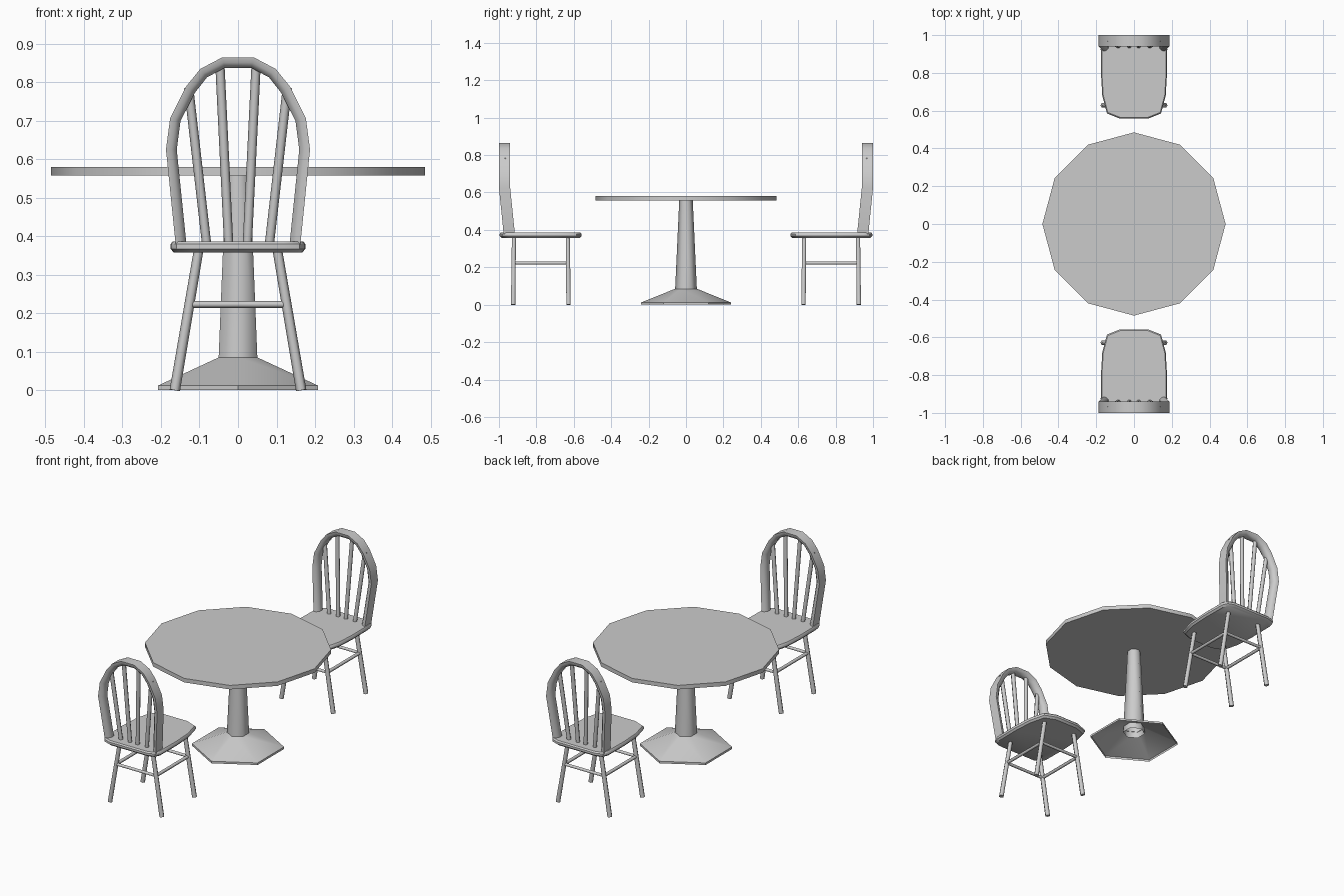
import bpy
import math
from mathutils import Vector

if "Cube" in bpy.data.objects:
    bpy.data.objects.remove(bpy.data.objects["Cube"])


def make(name, verts, faces, angle=40):
    me = bpy.data.meshes.new(name)
    me.from_pydata([tuple(v) for v in verts], [], faces)
    me.update()
    ob = bpy.data.objects.new(name, me)
    bpy.context.collection.objects.link(ob)
    bpy.ops.object.select_all(action='DESELECT')
    ob.select_set(True)
    bpy.context.view_layer.objects.active = ob
    bpy.ops.object.mode_set(mode='EDIT')
    bpy.ops.mesh.select_all(action='SELECT')
    bpy.ops.mesh.normals_make_consistent(inside=False)
    bpy.ops.object.mode_set(mode='OBJECT')
    bpy.ops.object.shade_smooth_by_angle(angle=math.radians(angle))
    return ob


def loft(name, rings, caps=True, angle=40):
    """Skin a list of equally sized closed rings."""
    n = len(rings[0])
    verts = [v for r in rings for v in r]
    faces = [(i * n + j, i * n + (j + 1) % n, (i + 1) * n + (j + 1) % n, (i + 1) * n + j)
             for i in range(len(rings) - 1) for j in range(n)]
    if caps:
        faces += [tuple(range(n)), tuple(range(len(verts) - n, len(verts)))]
    return make(name, verts, faces, angle)


def lathe(name, profile, sides, caps=True, angle=40):
    """Revolve (radius, z) points, with a vertex on the y axis."""
    return loft(name, [[(r * math.sin(2 * math.pi * k / sides), r * math.cos(2 * math.pi * k / sides), z)
                        for k in range(sides)] for r, z in profile], caps, angle)


def rod(name, a, b, r1, r2, sides=6):
    """Tapered rod between two points."""
    a, b = Vector(a), Vector(b)
    d = (b - a).normalized()
    u = d.cross(Vector((0, 1, 0)) if abs(d.y) < 0.9 else Vector((0, 0, 1))).normalized()
    w = d.cross(u)
    ts = [2 * math.pi * k / sides for k in range(sides)]
    return loft(name, [[p + (u * math.cos(t) + w * math.sin(t)) * r for t in ts]
                       for p, r in ((a, r1), (b, r2))], angle=65)


# Table: twelve-sided top, six-sided column and hollow foot
lathe("table_top", [(0.485, 0.557), (0.485, 0.58)], 12)
lathe("table_column", [(0.06, 0.05), (0.058, 0.085), (0.036, 0.56)], 6, caps=False, angle=65)
lathe("table_foot", [(0.24, 0), (0.24, 0.012), (0.056, 0.086)], 6, caps=False)


def chair(tag, s):
    """Chair with its back at y = s; s is -1 or 1."""
    # Seat: rounded outline with softened rim
    half = [(0.075, 0.558), (0.143, 0.585), (0.168, 0.68), (0.175, 0.80),
            (0.173, 0.95), (0.16, 0.982), (0.12, 0.996)]
    outline = half + [(-x, y) for x, y in reversed(half)]
    seat = [[(x * f, s * (0.777 + (y - 0.777) * f), z) for x, y in outline]
            for f, z in ((0.95, 0.357), (1, 0.367), (1, 0.379), (0.97, 0.386))]
    loft(tag + "_seat", seat)

    # Bent back hoop: flat outer face, narrower inside
    right = [(0.161, 0.37), (0.187, 0.625), (0.176, 0.707), (0.135, 0.788),
             (0.098, 0.834), (0.041, 0.864)]
    path = [Vector(p) for p in right + [(-x, z) for x, z in reversed(right)]]
    section = [(0, -0.03), (0, 0.03), (0.014, 0.028), (0.028, 0.014),
               (0.028, -0.014), (0.014, -0.028)]
    rings = []
    for i, p in enumerate(path):
        d0 = (p - path[max(i - 1, 0)]).normalized()
        d1 = (path[min(i + 1, len(path) - 1)] - p).normalized()
        t = (d0 + d1).normalized()
        inward = Vector((-t.y, t.x))
        yc = 0.944 if p.y < 0.5 else 0.97
        rings.append([(p.x + inward.x * n, s * (yc + y), p.y + inward.y * n) for n, y in section])
    loft(tag + "_back_hoop", rings, angle=50)

    # Fanned spindles
    for i, (xb, xt, zt) in enumerate([(-0.081, -0.128, 0.785), (-0.024, -0.047, 0.845),
                                      (0.024, 0.047, 0.845), (0.081, 0.128, 0.785)]):
        rod(f"{tag}_spindle_{i + 1}", (xb, s * 0.942, 0.375), (xt, s * 0.967, zt), 0.012, 0.012)

    # Splayed legs and side stretchers
    for side, x in (("left", -1), ("right", 1)):
        for part, yt, yb in (("front", 0.632, 0.628), ("back", 0.92, 0.924)):
            rod(f"{tag}_{part}_leg_{side}", (x * 0.164, s * yb, 0), (x * 0.102, s * yt, 0.365),
                0.0135, 0.0125)
        rod(f"{tag}_side_stretcher_{side}", (x * 0.126, s * 0.63, 0.223),
            (x * 0.126, s * 0.922, 0.223), 0.009, 0.009)

    # Front and back stretchers
    for part, y in (("front", 0.63), ("back", 0.922)):
        rod(f"{tag}_{part}_stretcher", (-0.126, s * y, 0.223), (0.126, s * y, 0.223), 0.009, 0.009)


chair("near_chair", -1)
chair("far_chair", 1)
